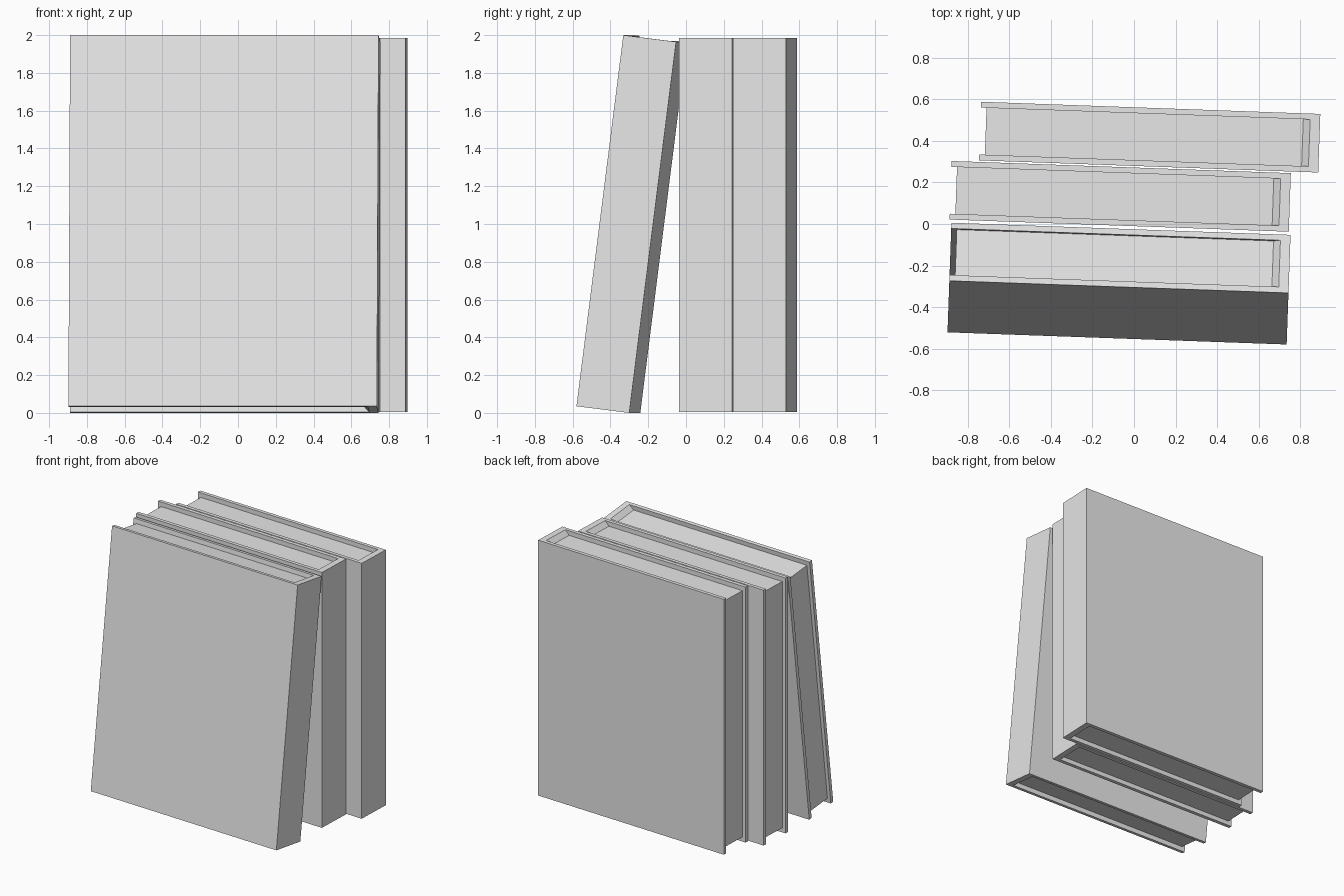
import bpy, bmesh
from math import radians
from mathutils import Vector

if "Cube" in bpy.data.objects:
    bpy.data.objects.remove(bpy.data.objects["Cube"])

LENGTH, THICK, HEIGHT = 1.634, 0.282, 1.98
BOARD, SPINE = 0.028, 0.048          # cover board and spine wall
INSET, SLOPE = 0.035, 0.033          # page recess and its slope at the spine

grey = bpy.data.materials.new("light_grey")
grey.use_nodes = True
colour = (0.8, 0.8, 0.8, 1)
grey.diffuse_color = colour
grey.node_tree.nodes["Principled BSDF"].inputs["Base Color"].default_value = colour


def prism(name, points, offset):
    """Extrude a flat outline of 3D points into a solid."""
    bm = bmesh.new()
    face = bm.faces.new([bm.verts.new(p) for p in points])
    moved = bmesh.ops.extrude_face_region(bm, geom=[face], use_keep_orig=True)
    bmesh.ops.translate(bm, vec=Vector(offset),
                        verts=[g for g in moved["geom"] if isinstance(g, bmesh.types.BMVert)])
    bmesh.ops.recalc_face_normals(bm, faces=bm.faces)
    mesh = bpy.data.meshes.new(name)
    bm.to_mesh(mesh)
    bm.free()
    mesh.materials.append(grey)
    obj = bpy.data.objects.new(name, mesh)
    bpy.context.collection.objects.link(obj)
    return obj


def book(name, location, lean):
    # U-shaped cover: two boards joined by the spine
    outline = [(-LENGTH, 0), (0, 0), (0, THICK), (-LENGTH, THICK),
               (-LENGTH, THICK - BOARD), (-SPINE, THICK - BOARD),
               (-SPINE, BOARD), (-LENGTH, BOARD)]
    cover = prism(name + "_cover", [(x, y, 0) for x, y in outline], (0, 0, HEIGHT))
    # Page block: recessed on three sides, sloping up to the spine
    fore, back = -LENGTH + 0.027, -SPINE
    side = [(fore, INSET), (back - SLOPE, INSET), (back, 0), (back, HEIGHT),
            (back - SLOPE, HEIGHT - INSET), (fore, HEIGHT - INSET)]
    pages = prism(name + "_pages", [(x, BOARD, z) for x, z in side],
                  (0, THICK - 2 * BOARD, 0))
    for obj in (cover, pages):
        obj.location = location
        obj.rotation_euler = (radians(lean), 0, radians(-2.05))


# Two upright books and one leaning against them
book("back_book", (0.887, 0.248, 0.005), 0)
book("middle_book", (0.745, -0.037, 0.005), 0)
book("leaning_book", (0.735, -0.58, 0.0353), -7.2)
